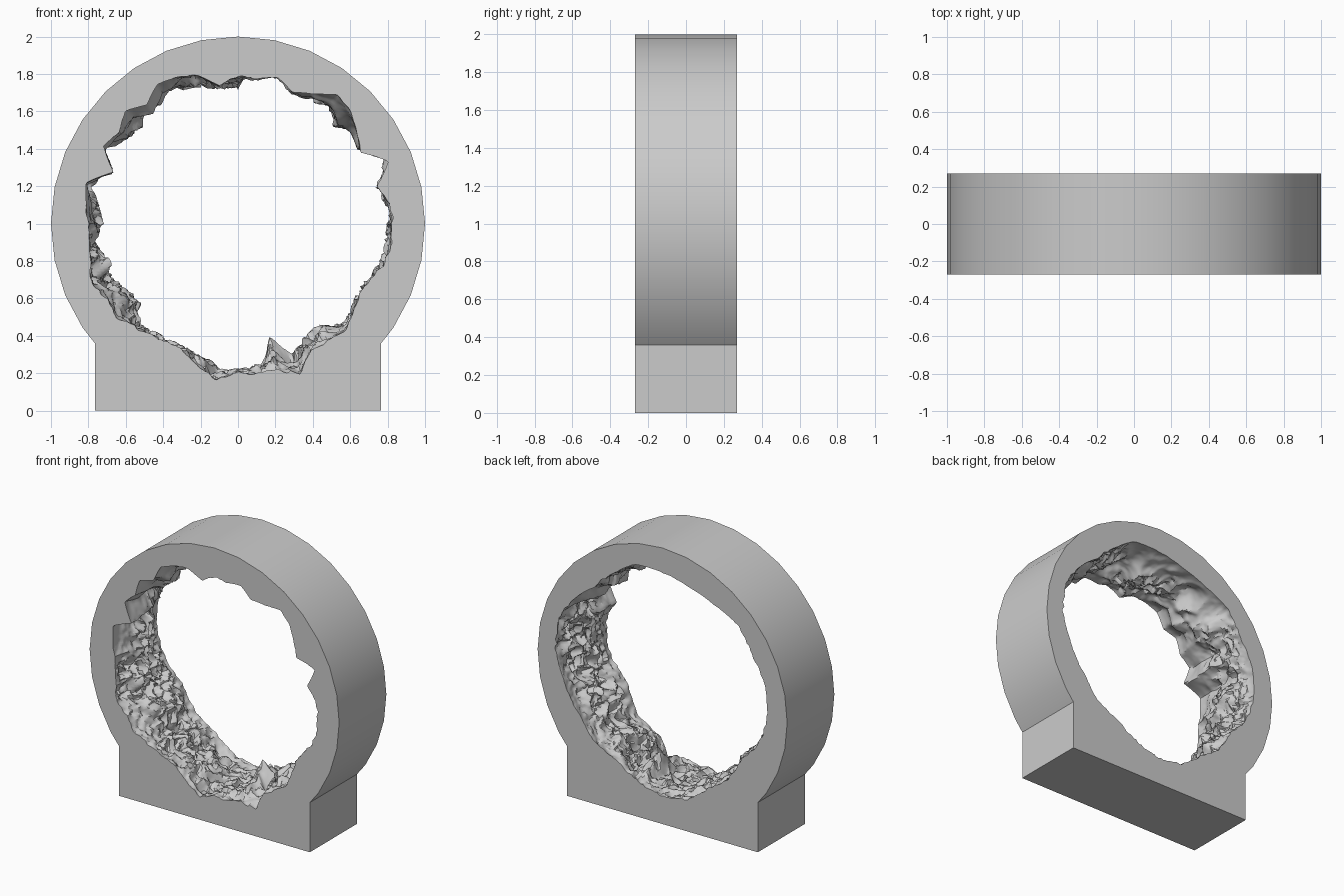
import bpy, bmesh
from math import sin, cos, pi, radians, floor
from mathutils import Vector, noise

cube = bpy.data.objects.get("Cube")
if cube:
    bpy.data.objects.remove(cube, do_unlink=True)

HALF_DEPTH = 0.27
BASE_HALF, BASE_TOP = 0.765, 0.36
CENTRE = Vector((0, 0, 1))
AROUND, ACROSS = 420, 44

# Opening radius in hundredths at equal angles, counter-clockwise from +x:
# front rim, narrowest part and back rim
RIM = [82, 82, 77, 87, 76, 80, 85, 87, 80, 76, 81, 78, 79, 74, 82, 85,
       86, 80, 85, 80, 83, 72, 84, 82, 80, 80, 82, 85, 80, 82, 78, 76,
       74, 74, 80, 84, 80, 81, 81, 86, 78, 79, 81, 78, 75, 77, 81, 83]
THROAT = [81, 80, 77, 85, 75, 74, 73, 75, 78, 75, 81, 78, 73, 73, 77, 78,
          80, 72, 73, 73, 80, 72, 82, 76, 73, 78, 71, 72, 68, 67, 76, 74,
          73, 73, 74, 79, 79, 76, 63, 77, 72, 70, 77, 77, 74, 76, 80, 80]
BACK = [85, 87, 84, 79, 81, 85, 82, 80, 81, 85, 83, 85,
        84, 80, 73, 75, 74, 79, 80, 77, 73, 77, 77, 80]


def sample(profile, turn):
    """Interpolated radius at a fraction of a full turn."""
    pos = turn * len(profile)
    i = floor(pos)
    f = pos - i
    a, b = profile[i % len(profile)], profile[(i + 1) % len(profile)]
    return (a + (b - a) * f) / 100


def ease(f):
    return f * f * (3 - 2 * f)


def cave_point(i, j):
    """One point of the craggy inner wall."""
    turn, t = i / AROUND, j / ACROSS
    angle = 2 * pi * turn
    y = -HALF_DEPTH + 2 * HALF_DEPTH * t
    around = Vector((cos(angle), 0, sin(angle)))
    p = around + Vector((0, y * 1.3, 0))
    depth = sin(pi * t)

    # Narrowest place wanders between front and back
    mid = 0.5 + 0.3 * noise.noise(around * 4)
    if t < mid:
        start, weight = RIM, ease(t / mid)
    else:
        start, weight = BACK, ease((1 - t) / (1 - mid))

    # Rough, broken patches low down and on the sides; smooth waves on top
    rough = 0.65 - 0.35 * sin(angle) + 0.9 * noise.noise(p * 2.2)
    rough = min(max(rough, 0.1), 1)
    warp = noise.noise(p * 4 + Vector((9, 1, 4)))
    shift = depth * 0.012 * warp
    radius = (sample(start, turn + shift) * (1 - weight)
              + sample(THROAT, turn + shift) * weight)

    # Hollows, jagged teeth and overhangs
    hollow = abs(noise.noise(p * 4 + Vector((5, 2, 8)))) * 0.1 * depth
    teeth = 1 - 2 * abs(noise.noise(p * 13 + Vector((2, 6, 3))))
    crag = noise.turbulence(p * 9, 4, True) - 0.5
    radius += hollow + rough * (0.055 * crag - 0.03 * (teeth - 0.55)) * (0.35 + depth)
    radius = min(max(radius, sample(THROAT, turn) - 0.015), 0.91)
    slide = rough * depth * 0.05
    angle += slide * noise.noise(p * 12 + Vector((3, 7, 1)))
    y += slide * noise.noise(p * 12 + Vector((8, 4, 6)))
    return CENTRE + Vector((radius * cos(angle), y, radius * sin(angle)))


# Outer outline: round ring standing on a rectangular base
step = radians(11.25)
outline = [(cos(k * step), 1 + sin(k * step)) for k in range(-3, 20)]
outline += [(-BASE_HALF, BASE_TOP), (-BASE_HALF, 0),
            (BASE_HALF, 0), (BASE_HALF, BASE_TOP)]

bm = bmesh.new()
outer = [[bm.verts.new((x, y, z)) for x, z in outline]
         for y in (-HALF_DEPTH, HALF_DEPTH)]
inner = [[bm.verts.new(cave_point(i, j)) for i in range(AROUND)]
         for j in range(ACROSS + 1)]


def skin(loop_a, loop_b):
    n = len(loop_a)
    for i in range(n):
        k = (i + 1) % n
        bm.faces.new((loop_a[i], loop_a[k], loop_b[k], loop_b[i]))


# Outer wall and inner craggy wall
skin(*outer)
for a, b in zip(inner, inner[1:]):
    skin(a, b)

# Flat front and back faces around the opening
for ring, hole, side in ((outer[0], inner[0], -1), (outer[1], inner[-1], 1)):
    edges = [bm.edges.get((loop[i - 1], loop[i]))
             for loop in (ring, hole) for i in range(len(loop))]
    bmesh.ops.triangle_fill(bm, edges=edges, use_beauty=True, normal=(0, side, 0))

bmesh.ops.recalc_face_normals(bm, faces=bm.faces)
mesh = bpy.data.meshes.new("cave_ring")
bm.to_mesh(mesh)
bm.free()
ring_obj = bpy.data.objects.new("cave_ring", mesh)
bpy.context.collection.objects.link(ring_obj)

# Single stone grey
stone = bpy.data.materials.new("stone_grey")
stone.use_nodes = True
grey = (0.6, 0.6, 0.6, 1)
stone.diffuse_color = grey
stone.node_tree.nodes["Principled BSDF"].inputs["Base Color"].default_value = grey
mesh.materials.append(stone)

bpy.ops.object.select_all(action='DESELECT')
ring_obj.select_set(True)
bpy.context.view_layer.objects.active = ring_obj
bpy.ops.object.shade_smooth_by_angle(angle=radians(30))
